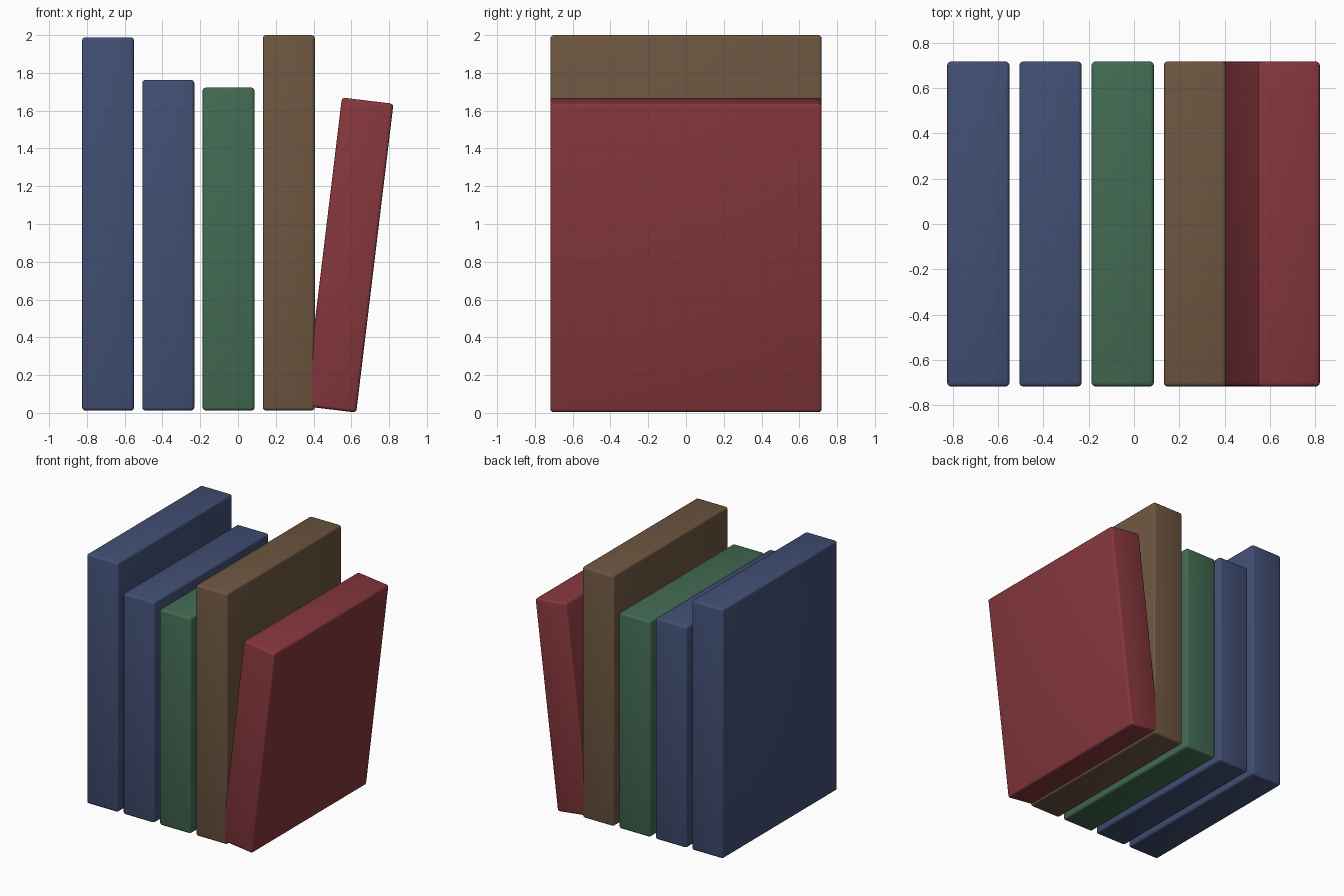
import bpy
import bmesh
from mathutils import Matrix

if "Cube" in bpy.data.objects:
    bpy.data.objects.remove(bpy.data.objects["Cube"])

THICK, DEPTH, BASE, BEVEL = 0.275, 1.436, 0.0125, 0.017


def material(name, rgb):
    mat = bpy.data.materials.new(name)
    mat.diffuse_color = (*rgb, 1)
    mat.use_nodes = True
    mat.node_tree.nodes["Principled BSDF"].inputs["Base Color"].default_value = mat.diffuse_color
    return mat


blue = material("blue_cover", (0.054, 0.078, 0.175))
green = material("green_cover", (0.054, 0.145, 0.085))
brown = material("brown_cover", (0.153, 0.092, 0.051))
red = material("red_cover", (0.235, 0.038, 0.046))


def book(name, x, top, mat, tilt=0.0):
    """A soft-edged block standing on the shelf, optionally leaning about its centre."""
    height = top - BASE
    bm = bmesh.new()
    bmesh.ops.create_cube(bm, size=1, matrix=Matrix.Diagonal((THICK, DEPTH, height, 1)))
    bmesh.ops.bevel(bm, geom=bm.edges[:], offset=BEVEL, segments=3,
                    profile=0.5, affect='EDGES')
    mesh = bpy.data.meshes.new(name)
    bm.to_mesh(mesh)
    bm.free()
    mesh.materials.append(mat)
    obj = bpy.data.objects.new(name, mesh)
    bpy.context.collection.objects.link(obj)
    obj.location = (x, 0, BASE + height / 2)
    obj.rotation_euler.y = tilt
    # smooth rounded edges
    bpy.ops.object.select_all(action='DESELECT')
    obj.select_set(True)
    bpy.context.view_layer.objects.active = obj
    bpy.ops.object.shade_smooth_by_angle(angle=0.6)


# row of books, evenly spaced; the last one leans
books = [
    ("tall_blue_book", 1.988, blue, 0),
    ("short_blue_book", 1.763, blue, 0),
    ("green_book", 1.722, green, 0),
    ("brown_book", 2.0, brown, 0),
    ("leaning_red_book", 1.659, red, 0.12),
]
for i, (name, top, mat, tilt) in enumerate(books):
    book(name, -0.688 + 0.319 * i, top, mat, tilt)
